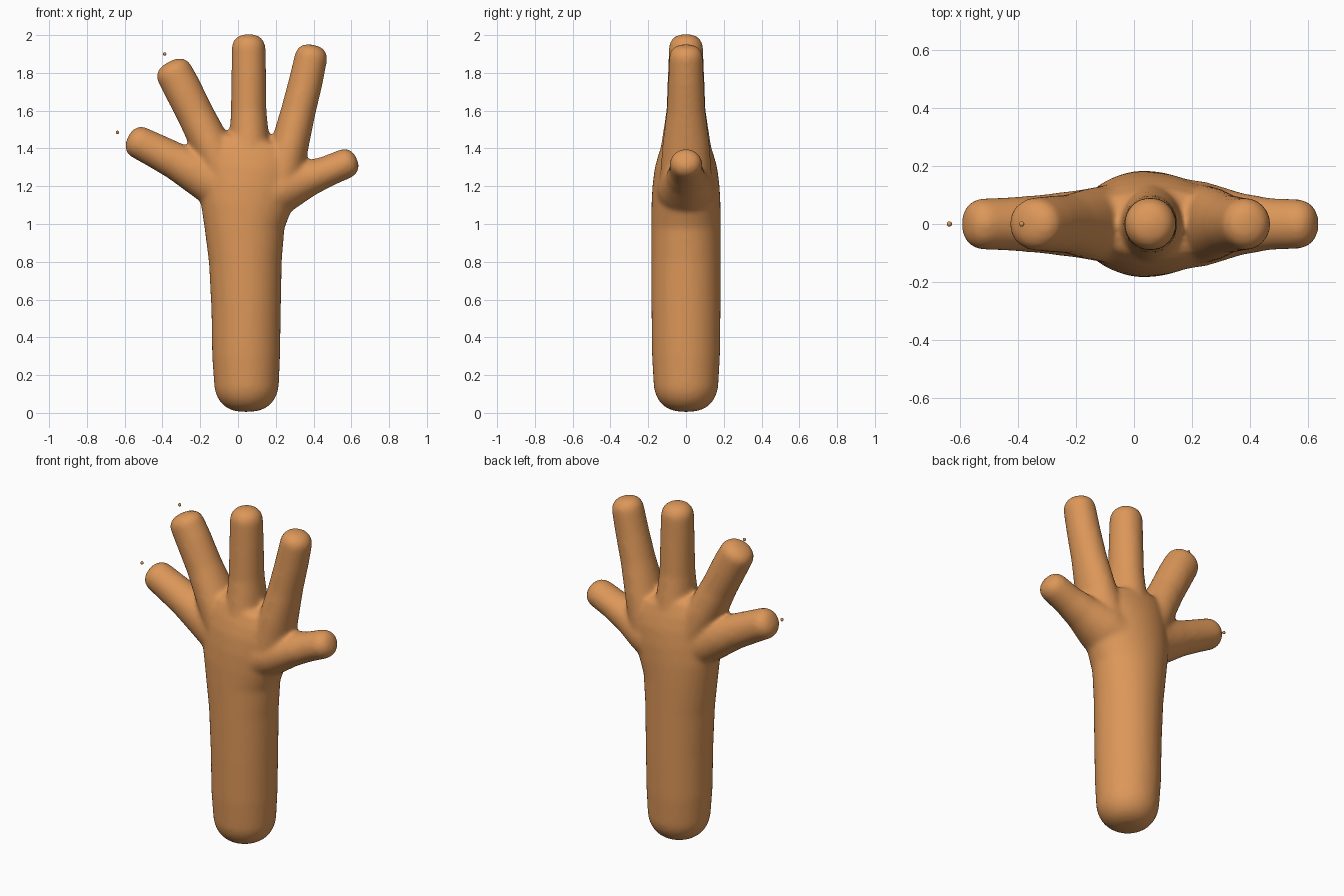
import bpy, bmesh, math
from mathutils import Vector

if "Cube" in bpy.data.objects:
    bpy.data.objects.remove(bpy.data.objects["Cube"])

mat = bpy.data.materials.new("warm_orange")
mat.diffuse_color = (0.72, 0.31, 0.10, 1)
mat.use_nodes = True
mat.node_tree.nodes["Principled BSDF"].inputs["Base Color"].default_value = mat.diffuse_color


def tube(bm, stations, cap_start, cap_end, n=40):
    """Loft elliptical rings along a path in the xz plane.
    Station = (x, z, half width, half depth); ends get domed caps."""
    pts = [Vector((s[0], 0, s[1])) for s in stations]
    rings = []

    def dome(p, t, w, d, length):
        out = []
        for k in range(1, 9):
            a = k / 8 * math.pi / 2 * 0.98
            f = math.cos(a) ** 0.75
            out.append((p + t * length * math.sin(a), w * f, d * f))
        return out

    t0 = (pts[1] - pts[0]).normalized()
    t1 = (pts[-1] - pts[-2]).normalized()
    for p, w, d in reversed(dome(pts[0], -t0, *stations[0][2:], cap_start)):
        rings.append((p, t0, w, d))
    for i, s in enumerate(stations):
        a, b = pts[max(i - 1, 0)], pts[min(i + 1, len(pts) - 1)]
        rings.append((pts[i], (b - a).normalized(), s[2], s[3]))
    for p, w, d in dome(pts[-1], t1, *stations[-1][2:], cap_end):
        rings.append((p, t1, w, d))

    loops = []
    for p, t, w, d in rings:
        side = Vector((t.z, 0, -t.x))
        loops.append([bm.verts.new(p + side * w * math.cos(2 * math.pi * j / n)
                                   + Vector((0, d * math.sin(2 * math.pi * j / n), 0)))
                      for j in range(n)])
    for a, b in zip(loops, loops[1:]):
        for j in range(n):
            k = (j + 1) % n
            bm.faces.new((a[j], a[k], b[k], b[j]))
    bm.faces.new(list(reversed(loops[0])))
    bm.faces.new(loops[-1])


bm = bmesh.new()
# trunk widening into the palm
tube(bm, [(0.045, 0.16, 0.172, 0.172), (0.043, 0.30, 0.180, 0.180),
          (0.043, 0.55, 0.184, 0.183), (0.039, 0.80, 0.193, 0.184),
          (0.034, 0.98, 0.212, 0.184), (0.043, 1.10, 0.243, 0.183),
          (0.055, 1.20, 0.255, 0.178), (0.062, 1.30, 0.262, 0.165),
          (0.070, 1.37, 0.262, 0.145), (0.080, 1.42, 0.235, 0.125)], 0.155, 0.04)
# middle finger
tube(bm, [(0.06, 1.25, 0.13, 0.15), (0.06, 1.42, 0.108, 0.132),
          (0.057, 1.60, 0.094, 0.104), (0.057, 1.80, 0.092, 0.096),
          (0.056, 1.93, 0.090, 0.091)], 0.05, 0.075)
# right finger
tube(bm, [(0.22, 1.22, 0.12, 0.14), (0.275, 1.42, 0.100, 0.125),
          (0.32, 1.60, 0.092, 0.102), (0.36, 1.76, 0.090, 0.094),
          (0.386, 1.88, 0.087, 0.090)], 0.05, 0.07)
# left upper finger
tube(bm, [(-0.06, 1.25, 0.12, 0.14), (-0.145, 1.42, 0.104, 0.125),
          (-0.225, 1.58, 0.098, 0.102), (-0.30, 1.73, 0.100, 0.096),
          (-0.338, 1.80, 0.098, 0.092)], 0.05, 0.065)
# left lower finger
tube(bm, [(-0.04, 1.185, 0.15, 0.14), (-0.20, 1.265, 0.120, 0.116),
          (-0.33, 1.333, 0.098, 0.100), (-0.44, 1.39, 0.091, 0.092),
          (-0.52, 1.43, 0.087, 0.089)], 0.05, 0.07)
# thumb
tube(bm, [(0.12, 1.15, 0.15, 0.165), (0.25, 1.195, 0.128, 0.145),
          (0.37, 1.24, 0.096, 0.108), (0.47, 1.278, 0.082, 0.090),
          (0.565, 1.318, 0.080, 0.086)], 0.05, 0.07)
bmesh.ops.recalc_face_normals(bm, faces=bm.faces)

me = bpy.data.meshes.new("branching_hand")
bm.to_mesh(me)
bm.free()
hand = bpy.data.objects.new("branching_hand", me)
bpy.context.collection.objects.link(hand)
me.materials.append(mat)

# fuse the limbs and soften the joins
rm = hand.modifiers.new("fuse", 'REMESH')
rm.mode = 'VOXEL'
rm.voxel_size = 0.012
rm.use_smooth_shade = True
sm = hand.modifiers.new("soften", 'SMOOTH')
sm.factor = 0.5
sm.iterations = 14

# tiny loose beads by the two left fingertips
for name, x, z in (("lower_bead", -0.638, 1.485), ("upper_bead", -0.388, 1.90)):
    bpy.ops.mesh.primitive_uv_sphere_add(segments=16, ring_count=8, radius=0.009,
                                         location=(x, 0, z))
    bead = bpy.context.object
    bead.name = name
    bead.data.materials.append(mat)
    bpy.ops.object.shade_smooth()
